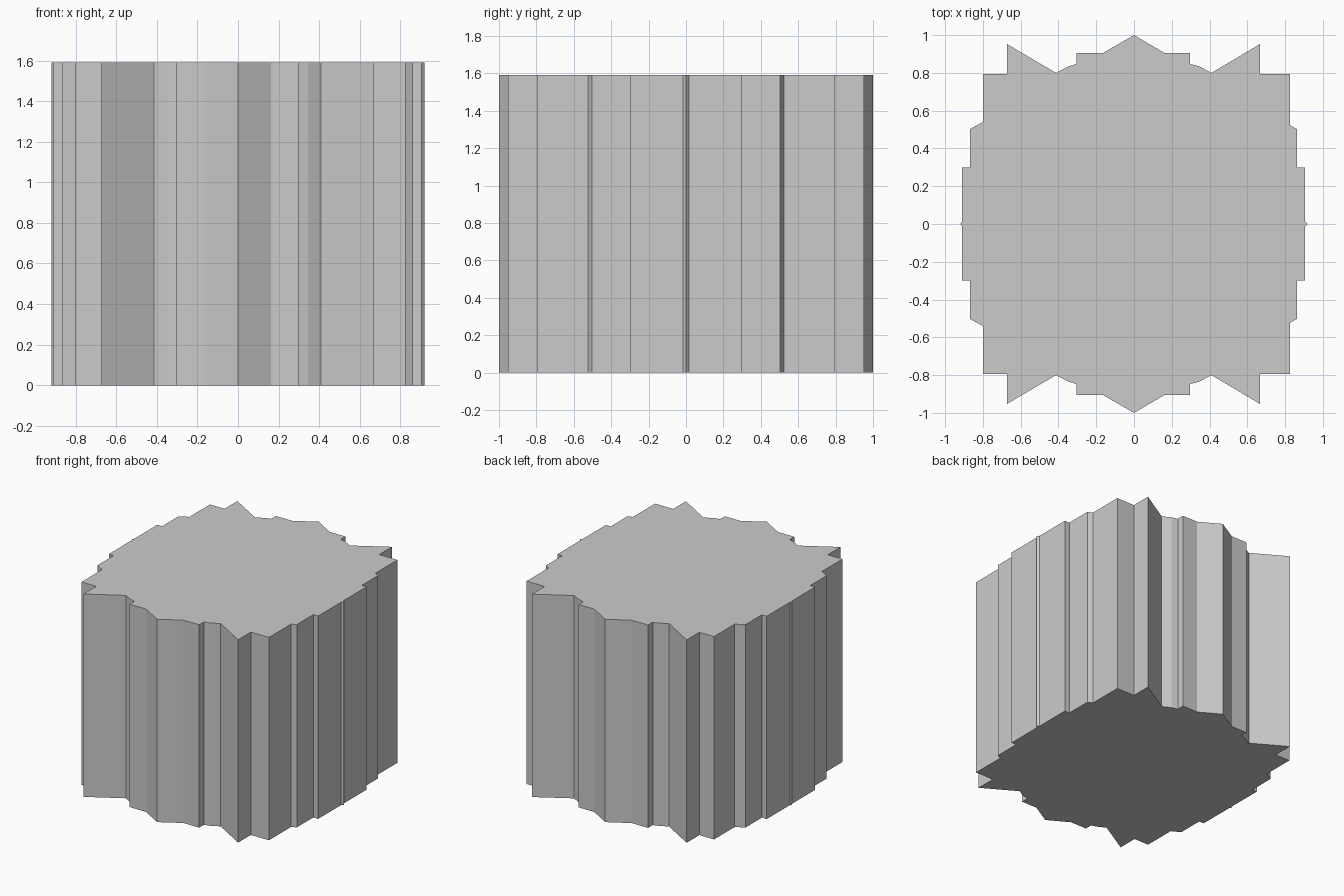
import bpy, bmesh

if "Cube" in bpy.data.objects:
    bpy.data.objects.remove(bpy.data.objects["Cube"])

HEIGHT = 1.59

# Back half of the jagged outline, running from the right tip to the left tip
right = [(0.92, 0), (0.905, 0.015), (0.905, 0.30), (0.863, 0.30), (0.863, 0.503),
         (0.825, 0.523), (0.825, 0.795), (0.668, 0.795), (0.668, 0.953),
         (0.41, 0.80), (0.345, 0.835), (0.297, 0.847), (0.297, 0.905), (0.162, 0.905)]
left = [(-0.165, 0.905), (-0.305, 0.905), (-0.305, 0.847), (-0.345, 0.835),
        (-0.413, 0.80), (-0.673, 0.953), (-0.673, 0.795), (-0.80, 0.795),
        (-0.80, 0.54), (-0.868, 0.503), (-0.868, 0.30), (-0.91, 0.30),
        (-0.91, 0.012), (-0.92, 0)]
back = right + [(0, 1)] + left

# Mirror to the front half
outline = back + [(x, -y) for x, y in reversed(back[1:-1])]

# Extrude into a solid block
bm = bmesh.new()
base = bm.faces.new([bm.verts.new((x, y, 0)) for x, y in outline])
ext = bmesh.ops.extrude_face_region(bm, geom=[base], use_keep_orig=True)
top = [g for g in ext["geom"] if isinstance(g, bmesh.types.BMVert)]
bmesh.ops.translate(bm, verts=top, vec=(0, 0, HEIGHT))
bmesh.ops.recalc_face_normals(bm, faces=bm.faces[:])
mesh = bpy.data.meshes.new("jagged_block")
bm.to_mesh(mesh)
bm.free()
bpy.context.collection.objects.link(bpy.data.objects.new("jagged_block", mesh))
